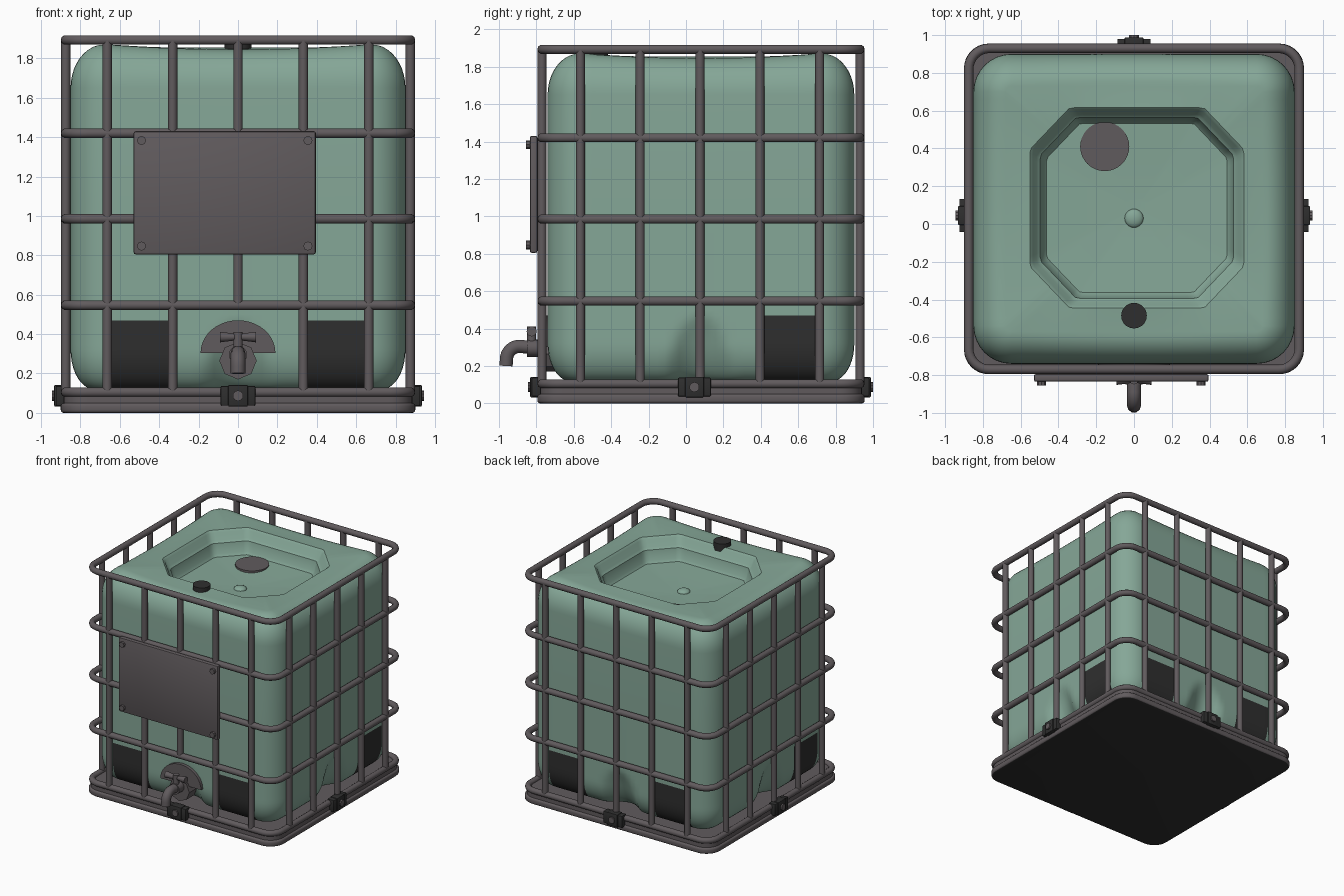
import bpy, math
from math import sin, cos, pi, radians
from mathutils import Vector

if "Cube" in bpy.data.objects:
    bpy.data.objects.remove(bpy.data.objects["Cube"])

CY = 0.08            # centre of the cage and tank in y


def material(name, r, g, b):
    m = bpy.data.materials.new(name)
    m.diffuse_color = (r, g, b, 1)
    m.use_nodes = True
    m.node_tree.nodes["Principled BSDF"].inputs["Base Color"].default_value = m.diffuse_color
    return m


GREEN = material("tank_green", 0.235, 0.385, 0.310)
GREY = material("steel_grey", 0.118, 0.104, 0.110)
BLACK = material("rubber_black", 0.028, 0.028, 0.028)


def finish(ob, name, *mats, angle=35):
    ob.name = name
    for m in mats:
        ob.data.materials.append(m)
    bpy.ops.object.select_all(action='DESELECT')
    ob.select_set(True)
    bpy.context.view_layer.objects.active = ob
    if ob.type == 'CURVE':
        bpy.ops.object.convert(target='MESH')
        ob = bpy.context.object
    bpy.ops.object.shade_smooth_by_angle(angle=radians(angle))
    return ob


def mesh(verts, faces):
    me = bpy.data.meshes.new("part")
    me.from_pydata(verts, [], faces)
    ob = bpy.data.objects.new("part", me)
    bpy.context.collection.objects.link(ob)
    return ob


def bevel(ob, width, segments=2):
    m = ob.modifiers.new("bevel", 'BEVEL')
    m.width, m.segments, m.limit_method = width, segments, 'ANGLE'
    bpy.context.view_layer.objects.active = ob
    bpy.ops.object.modifier_apply(modifier=m.name)


def cylinder(name, a, b, r, mat, sides=16):
    a, b = Vector(a), Vector(b)
    bpy.ops.mesh.primitive_cylinder_add(vertices=sides, radius=r, depth=(b - a).length, location=(a + b) / 2)
    ob = bpy.context.object
    ob.rotation_euler = (b - a).to_track_quat('Z', 'Y').to_euler()
    return finish(ob, name, mat)


def box(name, lo, hi, mat, bev=0.006):
    lo, hi = Vector(lo), Vector(hi)
    bpy.ops.mesh.primitive_cube_add(size=1, location=(lo + hi) / 2)
    ob = bpy.context.object
    ob.scale = hi - lo
    bpy.ops.object.transform_apply(location=False, rotation=False, scale=True)
    bevel(ob, bev)
    return finish(ob, name, mat)


def rounded_rect(hx, hy, r, n=8):
    pts = []
    for k, (sx, sy) in enumerate(((1, 1), (-1, 1), (-1, -1), (1, -1))):
        for j in range(n + 1):
            a = k * pi / 2 + j * pi / 2 / n
            pts.append((sx * (hx - r) + r * cos(a), CY + sy * (hy - r) + r * sin(a)))
    return pts


def prism(pts, z0, z1):
    n = len(pts)
    faces = [tuple(range(n))[::-1], tuple(range(n, 2 * n))]
    faces += [(i, (i + 1) % n, n + (i + 1) % n, n + i) for i in range(n)]
    return mesh([(x, y, z0) for x, y in pts] + [(x, y, z1) for x, y in pts], faces)


def tube(name, pts, r, mat, cyclic=False):
    cu = bpy.data.curves.new(name, 'CURVE')
    cu.dimensions, cu.bevel_depth, cu.bevel_resolution = '3D', r, 3
    cu.use_fill_caps = True
    sp = cu.splines.new('POLY')
    sp.points.add(len(pts) - 1)
    for p, q in zip(sp.points, pts):
        p.co = (*q, 1)
    sp.use_cyclic_u = cyclic
    ob = bpy.data.objects.new(name, cu)
    bpy.context.collection.objects.link(ob)
    return finish(ob, name, mat, angle=60)


# --- tank: stacked rounded rings, then an octagonal sunken top
FX, FY, R, M = 0.65, 0.62, 0.2, 32


def tank_ring(z, inset, sag=0.0):
    ring, r = [], R - inset
    for k in range(4):
        a = k * pi / 2 - pi / 2
        n, t = Vector((cos(a), sin(a))), Vector((-sin(a), cos(a)))
        fn, ft = (FY, FX) if k % 2 == 0 else (FX, FY)
        for i in range(M + 1):
            o = ft * (2 * i / M - 1)
            q = math.hypot(o / 0.18, (z - 0.12) / 0.36)      # dent at the foot of each side
            d = 0.09 * max(0, 1 - q * q) ** 1.3
            p = n * (fn + r - d) + t * o
            ring.append((p.x, p.y, z - sag * (1 - (o / ft) ** 2)))
        for j in range(1, 8):
            b = a + j * pi / 16
            p = n * fn + t * ft + r * Vector((cos(b), sin(b)))
            ring.append((p.x, p.y, z))
    return ring


def octagon_ring(z, scale, base):
    ring = []
    for x, y, _ in base:
        ax, ay = max(abs(x), 1e-6), max(abs(y), 1e-6)
        s = min(0.55 / ax, 0.515 / ay, 0.1798 / (0.215 * ax + 0.205 * ay)) * scale
        ring.append((x * s + 0.015, y * s + 0.005, z))
    return ring


rings = []
for j in range(11):
    a = j / 10 * pi / 2
    rings.append(tank_ring(0.32 - 0.2 * cos(a), 0.12 * (1 - sin(a))))
rings += [tank_ring(z, 0) for z in (0.35, 0.38, 0.41, 0.44, 0.47, 0.50, 1.0, 1.65)]
for j in range(1, 11):
    a = j / 10 * pi / 2
    rings.append(tank_ring(1.65 + 0.22 * sin(a), 0.17 * (1 - cos(a)), 0.025 * j / 10))
base = rings[-1]
for z, s in ((1.855, 1.03), (1.84, 1.0), (1.785, 0.965), (1.77, 0.93), (1.69, 0.90),
             (1.67, 0.87), (1.66, 0.5), (1.65, 0.1)):
    rings.append(octagon_ring(z, s, base))
N = len(base)
verts = [(x, y + CY, z) for ring in rings for x, y, z in ring]
faces = [tuple(range(N))[::-1]]
dark = [0]
for l in range(len(rings) - 1):
    for i in range(N):
        j = (i + 1) % N
        faces.append((l * N + i, l * N + j, (l + 1) * N + j, (l + 1) * N + i))
        side, c = divmod(i, M + 8)
        panel = 24 <= c < M or (c < 8 and side % 2 == 0)
        dark.append(1 if panel and rings[l + 1][i][2] < 0.475 else 0)
faces.append(tuple(range((len(rings) - 1) * N, len(rings) * N)))
dark.append(0)
tank = mesh(verts, faces)
finish(tank, "tank", GREEN, BLACK)
tank.data.polygons.foreach_set("material_index", dark)

# --- fittings on the tank top
cylinder("filler_lid", (-0.155, 0.41, 1.64), (-0.155, 0.41, 1.675), 0.13, GREY, 32)
cylinder("vent_cap", (0, -0.485, 1.82), (0, -0.485, 1.885), 0.068, BLACK, 20)
bpy.ops.mesh.primitive_uv_sphere_add(segments=20, ring_count=10, radius=0.05, location=(0, 0.03, 1.65))
bpy.context.object.scale.z = 0.5
finish(bpy.context.object, "top_boss", GREEN)

# --- base slab (black underneath) and its upper step
slab = prism(rounded_rect(0.9, 0.875, 0.13), 0, 0.05)
bevel(slab, 0.015, 3)
finish(slab, "base_slab", GREY, BLACK)
for p in slab.data.polygons:
    p.material_index = 1 if p.normal.z < -0.9 else 0
finish(prism(rounded_rect(0.885, 0.86, 0.12), 0.045, 0.105), "base_step", GREY)

# --- cage: horizontal hoops and upright bars
HX, HY = 0.875, 0.85
for i, z in enumerate((0.105, 0.547, 0.985, 1.42, 1.893)):
    tube(f"cage_hoop_{i}", [(x, y, z) for x, y in rounded_rect(HX, HY, 0.11)], 0.025, GREY, True)
for i in range(-2, 3):
    x, y = 0.332 * i, CY - 0.005 + 0.32 * i
    low = 0.547 if i == 0 else 0.1        # front middle bar stops above the tap
    cylinder(f"front_bar_{i + 2}", (x, CY - HY, low), (x, CY - HY, 1.89), 0.024, GREY, 12)
    cylinder(f"back_bar_{i + 2}", (x, CY + HY, 0.1), (x, CY + HY, 1.89), 0.024, GREY, 12)
    for s, n in ((-1, "left"), (1, "right")):
        cylinder(f"{n}_bar_{i + 2}", (s * HX, y, 0.1), (s * HX, y, 1.89), 0.024, GREY, 12)

# --- sign plate with corner bolts
box("sign_plate", (-0.53, -0.835, 0.805), (0.395, -0.795, 1.43), GREY, 0.01)
for x in (-0.49, 0.355):
    for z in (0.847, 1.383):
        cylinder("plate_bolt", (x, -0.83, z), (x, -0.855, z), 0.023, GREY, 8)

# --- base clamps on all four sides
for n, c, d in (("front", (0, -0.795), (0, -1)), ("back", (0, 0.95), (0, 1)),
                ("left", (-0.895, 0.045), (-1, 0)), ("right", (0.895, 0.045), (1, 0))):
    c, d = Vector((*c, 0.087)), Vector((*d, 0))
    t = Vector((abs(d.y), abs(d.x), 0))
    for part, w, h, out in (("block", 0.088, 0.05, 0.03), ("jaw", 0.05, 0.055, 0.038)):
        p, q = c - t * w - d * 0.03, c + t * w + d * out
        lo = [min(u, v) for u, v in zip(p, q)]
        hi = [max(u, v) for u, v in zip(p, q)]
        lo[2], hi[2] = c.z - h, c.z + h
        box(f"{n}_clamp_{part}", lo, hi, BLACK)
    cylinder(f"{n}_clamp_bolt", c, c + d * 0.05, 0.027, GREY, 10)

# --- tap with its backing plate, flange, spout and handle
arc = [(0.19 * cos(i * pi / 20), 0.305 + 0.165 * sin(i * pi / 20)) for i in range(21)]
v = [(x, y, z) for y in (-0.72, -0.765) for x, z in arc]
f = [tuple(range(21)), tuple(range(21, 42))[::-1]]
f += [((i + 1) % 21, i, 21 + i, 21 + (i + 1) % 21) for i in range(21)]
finish(mesh(v, f), "tap_back_plate", GREY)
cylinder("tap_flange", (0, -0.68, 0.265), (0, -0.785, 0.265), 0.095, GREY, 8)
bend = [(0, -0.89 - 0.07 * sin(i * pi / 16), 0.235 + 0.07 * cos(i * pi / 16)) for i in range(9)]
tube("tap_spout", [(0, -0.74, 0.29)] + bend + [(0, -0.962, 0.2)], 0.037, GREY)
cylinder("tap_collar", (0, -0.775, 0.295), (0, -0.85, 0.295), 0.046, GREY)
cylinder("tap_stem", (0, -0.825, 0.29), (0, -0.825, 0.41), 0.024, GREY)
for s in (-1, 1):
    bpy.ops.mesh.primitive_cone_add(vertices=12, radius1=0.016, radius2=0.027, depth=0.085,
                                    location=(s * 0.05, -0.825, 0.385), rotation=(0, s * pi / 2, 0))
    finish(bpy.context.object, "tap_handle", GREY)
